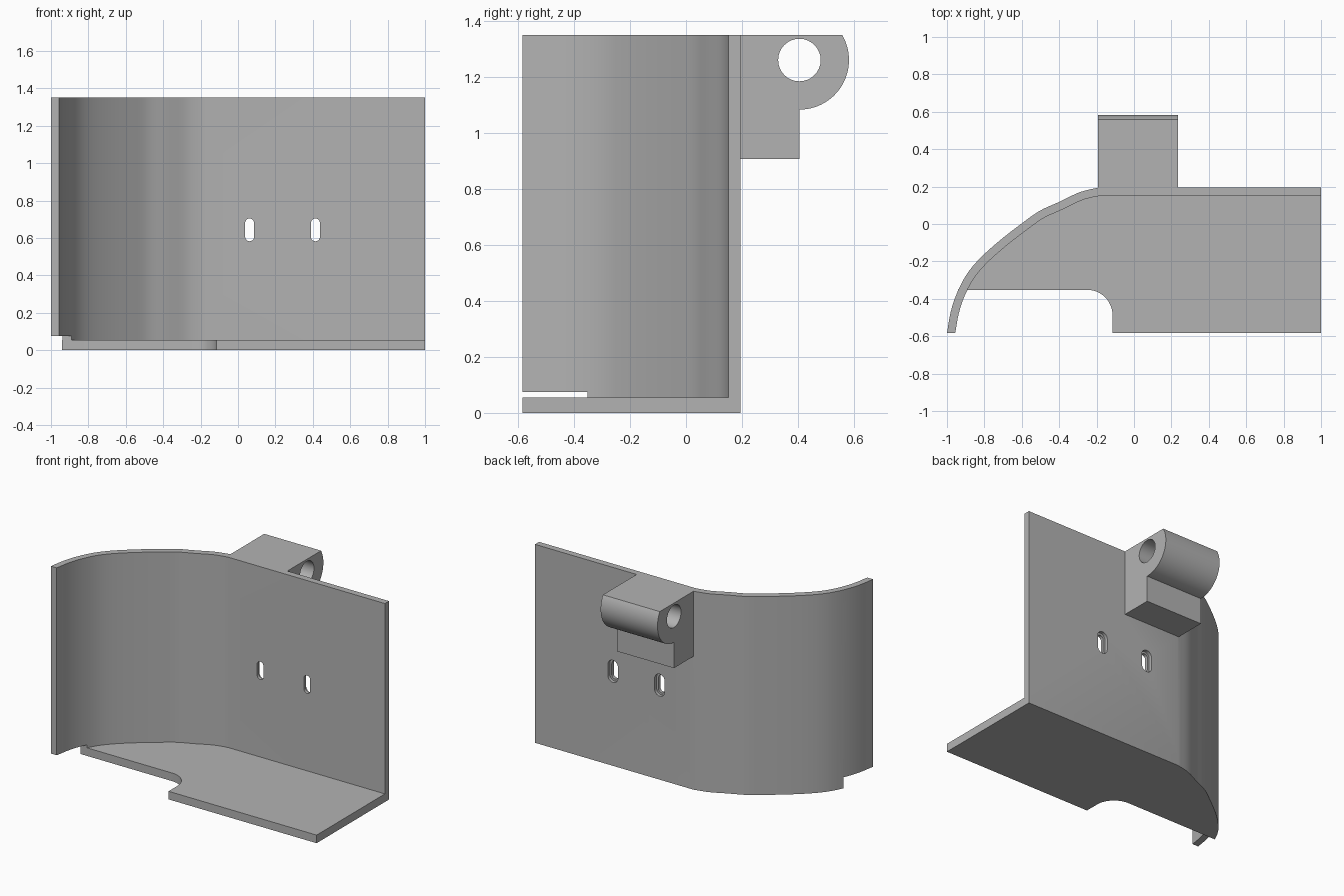
import bpy, bmesh
from math import pi, sin, cos, asin
from mathutils import Vector

if "Cube" in bpy.data.objects:
    bpy.data.objects.remove(bpy.data.objects["Cube"], do_unlink=True)

FRONT, BACK, TOP, WALL = -0.583, 0.195, 1.35, 0.044
NOTCH_Y, FLOOR_TOP, NOTCH_TOP = -0.352, 0.055, 0.075

grey = bpy.data.materials.new("plain grey")
grey.use_nodes = True
grey.diffuse_color = (0.45, 0.45, 0.45, 1)
grey.node_tree.nodes["Principled BSDF"].inputs["Base Color"].default_value = (0.45, 0.45, 0.45, 1)


def prism(name, outline, low, high, axis="z"):
    """Extrude a 2D outline along an axis."""
    place = {"z": lambda a, b, h: (a, b, h),
             "x": lambda a, b, h: (h, a, b),
             "y": lambda a, b, h: (a, h, b)}[axis]
    bm = bmesh.new()
    face = bm.faces.new([bm.verts.new(place(a, b, low)) for a, b in outline])
    new = bmesh.ops.extrude_face_region(bm, geom=[face])["geom"]
    shift = Vector(place(0, 0, high - low))
    bmesh.ops.translate(bm, vec=shift, verts=[g for g in new if isinstance(g, bmesh.types.BMVert)])
    bmesh.ops.recalc_face_normals(bm, faces=bm.faces)
    mesh = bpy.data.meshes.new(name)
    bm.to_mesh(mesh)
    bm.free()
    mesh.materials.append(grey)
    obj = bpy.data.objects.new(name, mesh)
    bpy.context.collection.objects.link(obj)
    return obj


def combine(target, other, operation):
    """Apply a boolean and remove the helper."""
    bpy.context.view_layer.objects.active = target
    mod = target.modifiers.new("boolean", "BOOLEAN")
    mod.object, mod.operation, mod.solver = other, operation, "EXACT"
    bpy.ops.object.modifier_apply(modifier=mod.name)
    bpy.data.objects.remove(other, do_unlink=True)


def arc(cx, cy, r, start, end, n):
    return [(cx + r * cos(start + (end - start) * i / n),
             cy + r * sin(start + (end - start) * i / n)) for i in range(n + 1)]


def box(x0, x1, y0, y1):
    return [(x0, y0), (x1, y0), (x1, y1), (x0, y1)]


def smooth_path(points, steps):
    """Catmull-Rom curve through the points."""
    p = [Vector(q) for q in points]
    p = [2 * p[0] - p[1]] + p + [2 * p[-1] - p[-2]]
    out = []
    for a, b, c, d in zip(p, p[1:], p[2:], p[3:]):
        for i in range(steps):
            t = i / steps
            out.append(0.5 * (2 * b + (c - a) * t + (2 * a - 5 * b + 4 * c - d) * t ** 2
                              + (3 * b - a - 3 * c + d) * t ** 3))
    return out + [p[-2]]


# Curved outer line of the wall, from the back to the front tip
outer = smooth_path([(-0.19, BACK), (-0.29, 0.17), (-0.4, 0.118), (-0.505, 0.07),
                     (-0.6, 0.003), (-0.72, -0.09), (-0.825, -0.185), (-0.895, -0.27),
                     (-0.947, -0.37), (-0.98, -0.47), (-1, FRONT)], 4)
inner = []
for i, q in enumerate(outer):
    d = (outer[min(i + 1, len(outer) - 1)] - outer[max(i - 1, 0)]).normalized()
    inner.append(q + WALL * Vector((-d.y, d.x)))
inner[0] = Vector((-0.175, BACK - WALL))
inner[-1].y = FRONT
pairs = lambda seq: [(q.x, q.y) for q in seq]

# Wall with the notch under its free end
body = prism("holder_body", [(1, BACK)] + pairs(outer) + pairs(reversed(inner)) + [(1, BACK - WALL)], 0, TOP)
combine(body, prism("notch", box(-1.2, -0.7, -0.8, NOTCH_Y), -0.1, NOTCH_TOP), "DIFFERENCE")

# Floor plate with its rounded front cutout
floor_edge = [q for q in pairs(outer) if q[1] > NOTCH_Y + 0.005]
floor = [(1, BACK)] + floor_edge + [(-0.94, NOTCH_Y)]
floor += arc(-0.25, NOTCH_Y - 0.135, 0.135, pi / 2, 0, 12) + [(-0.115, FRONT), (1, FRONT)]
combine(body, prism("floor", floor, 0, FLOOR_TOP), "UNION")

# Hinge block with a round barrel, flat on top, and a pin hole
cy, cz, r = 0.405, 1.26, 0.177
hinge = [(0.17, TOP), (0.17, 0.907), (cy, 0.907)]
hinge += arc(cy, cz, r, -pi / 2, asin((TOP - cz) / r), 28)
combine(body, prism("hinge", hinge, -0.193, 0.235, "x"), "UNION")
pin = arc(cy, cz, 0.076, 0, 2 * pi, 32)[:-1]
combine(body, prism("pin_hole", pin, -0.4, 0.4, "x"), "DIFFERENCE")


# Two screw slots, each with a wider recess at the back
def slot(x, radius, half, y0, y1):
    outline = arc(x, 0.643 + half, radius, 0, pi, 10) + arc(x, 0.643 - half, radius, pi, 2 * pi, 10)
    combine(body, prism("slot", outline, y0, y1, "y"), "DIFFERENCE")


for x in (0.062, 0.414):
    slot(x, 0.024, 0.037, 0, 0.3)
    slot(x, 0.038, 0.037, BACK - WALL / 2, 0.3)

bpy.ops.object.select_all(action="DESELECT")
body.select_set(True)
bpy.context.view_layer.objects.active = body
bpy.ops.object.shade_smooth_by_angle(angle=pi / 6)
